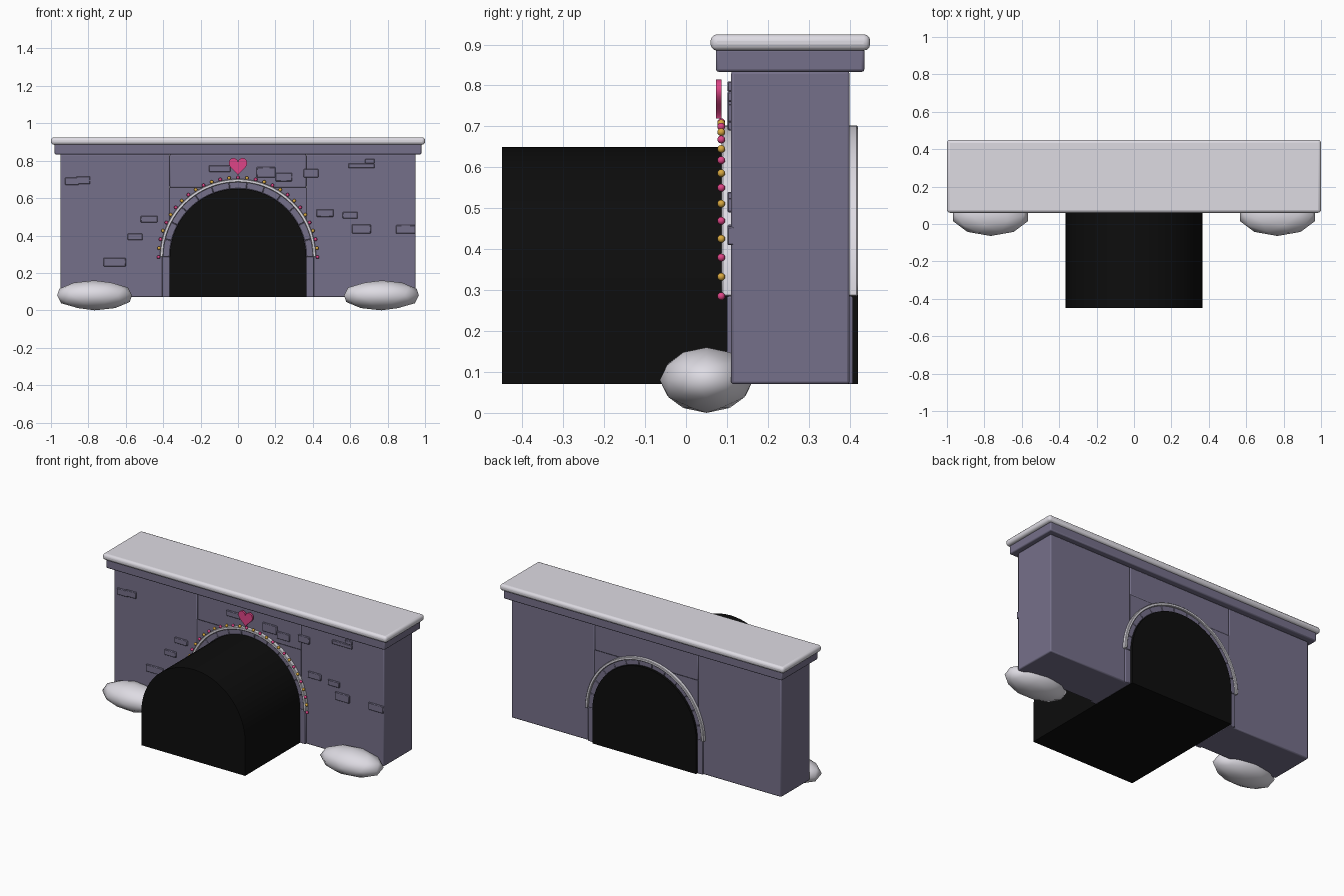
import bpy, bmesh, math
from mathutils import Matrix

if "Cube" in bpy.data.objects:
    bpy.data.objects.remove(bpy.data.objects["Cube"])


def material(name, srgb):
    m = bpy.data.materials.new(name)
    lin = [c / 12.92 if c <= 0.04045 else ((c + 0.055) / 1.055) ** 2.4 for c in srgb]
    m.diffuse_color = (*lin, 1)
    m.use_nodes = True
    m.node_tree.nodes["Principled BSDF"].inputs["Base Color"].default_value = m.diffuse_color
    return m


STONE = material("purple_grey_stone", (0.46, 0.44, 0.54))
SNOW = material("snow_white", (0.87, 0.86, 0.89))
BLACK = material("tunnel_black", (0.05, 0.05, 0.05))
PINK = material("pink", (0.87, 0.27, 0.53))
GOLD = material("gold", (0.85, 0.66, 0.25))

R, SPRING, BASE = 0.365, 0.285, 0.07   # arch radius, spring line, wall foot


def finish(bm, name, mat, bevel=0, segments=2):
    bmesh.ops.recalc_face_normals(bm, faces=bm.faces)
    me = bpy.data.meshes.new(name)
    bm.to_mesh(me)
    bm.free()
    me.materials.append(mat)
    ob = bpy.data.objects.new(name, me)
    bpy.context.collection.objects.link(ob)
    if bevel:
        mod = ob.modifiers.new("bevel", 'BEVEL')
        mod.width, mod.segments = bevel, segments
    return ob


def box(name, x, y, z, mat, bevel=0, segments=2):
    bm = bmesh.new()
    bmesh.ops.create_cube(bm, size=1)
    for v in bm.verts:
        v.co = [a[0] if c < 0 else a[1] for a, c in zip((x, y, z), v.co)]
    return finish(bm, name, mat, bevel, segments)


def prism(name, profile, y0, y1, mat, bevel=0):
    """Extrude an (x, z) outline from y0 to y1."""
    bm = bmesh.new()
    f = bm.faces.new([bm.verts.new((x, y0, z)) for x, z in profile])
    ext = bmesh.ops.extrude_face_region(bm, geom=[f])["geom"]
    bmesh.ops.translate(bm, vec=(0, y1 - y0, 0),
                        verts=[e for e in ext if isinstance(e, bmesh.types.BMVert)])
    return finish(bm, name, mat, bevel, 1)


def arc(r, a0, a1, n):
    return [(r * math.cos(math.radians(a0 + (a1 - a0) * i / n)),
             SPRING + r * math.sin(math.radians(a0 + (a1 - a0) * i / n))) for i in range(n + 1)]


# Wall: two side blocks, block above the arch, spandrels, arch posts
box("wall_top_block", (-R, R), (0.11, 0.40), (0.655, 0.835), STONE, 0.007)
for s, side in ((-1, "left"), (1, "right")):
    box(side + "_wall", sorted((s * R, s * 0.95)), (0.11, 0.40), (BASE, 0.835), STONE, 0.007)
    prism(side + "_spandrel", [(s * x, z) for x, z in arc(R, 0, 90, 16)]
          + [(0, 0.657), (s * R, 0.657)], 0.111, 0.399, STONE)
    box(side + "_arch_post", sorted((s * R, s * 0.405)), (0.10, 0.408), (BASE, SPRING), STONE, 0.004)

# Coping and snow on top
box("coping", (-0.98, 0.98), (0.073, 0.436), (0.833, 0.89), STONE, 0.007)
box("coping_snow", (-1, 1), (0.06, 0.45), (0.885, 0.925), SNOW, 0.016, 3)

# Arch stones
N = 13
for i in range(N):
    a0, a1 = 180 * i / N, 180 * (i + 1) / N
    prism("arch_stone", arc(R, a0, a1, 3) + arc(0.404, a1, a0, 3), 0.10, 0.408, STONE, 0.003)

# Snow band around the arch
prism("arch_snow", arc(0.40, 0, 180, 40) + arc(0.417, 180, 0, 40), 0.087, 0.42, SNOW, 0.003)

# Dark tunnel
prism("tunnel", arc(R, 0, 180, 32) + [(-R, BASE), (R, BASE)], -0.45, 0.42, BLACK)

# Raised bricks on the front
BRICKS = [(-.925, -.85, .67, .71), (-.865, -.79, .675, .715), (-.52, -.43, .47, .505),
          (-.59, -.51, .375, .41), (-.72, -.60, .235, .28), (-.155, -.04, .74, .775),
          (.10, .20, .71, .765), (.20, .29, .69, .735), (.35, .43, .71, .755),
          (.59, .73, .76, .785), (.68, .73, .785, .81), (.42, .51, .50, .54),
          (.56, .64, .49, .525), (.61, .71, .41, .46), (.845, .95, .41, .455)]
for x0, x1, z0, z1 in BRICKS:
    box("brick", (x0, x1), (0.101, 0.125), (z0, z1), STONE, 0.003, 1)

# Alternating beads along the arch
for i, (x, z) in enumerate(arc(0.425, 0, 180, 28)):
    bm = bmesh.new()
    bmesh.ops.create_uvsphere(bm, u_segments=12, v_segments=8, radius=0.0095,
                              matrix=Matrix.Translation((x, 0.086, z)))
    finish(bm, "bead", GOLD if i % 2 else PINK)

# Heart over the arch
heart = []
for i in range(36):
    t = 2 * math.pi * (i + 0.5) / 36
    heart.append((0.05 * math.sin(t) ** 3,
                  0.775 + 0.0033 * (13 * math.cos(t) - 5 * math.cos(2 * t)
                                    - 2 * math.cos(3 * t) - math.cos(4 * t))))
prism("heart", heart, 0.073, 0.087, PINK)

# Snow mounds at the feet of the wall
for s in (-1, 1):
    bm = bmesh.new()
    bmesh.ops.create_icosphere(bm, subdivisions=2, radius=1)
    for v in bm.verts:
        v.co = (s * (0.767 + 0.21 * v.co.x), 0.05 + 0.114 * v.co.y, 0.08 + 0.08 * v.co.z)
    finish(bm, "snow_mound", SNOW)

# Smooth shading with sharp edges kept
bpy.ops.object.select_all(action='SELECT')
bpy.context.view_layer.objects.active = bpy.context.selected_objects[0]
bpy.ops.object.shade_smooth_by_angle(angle=math.radians(40))
